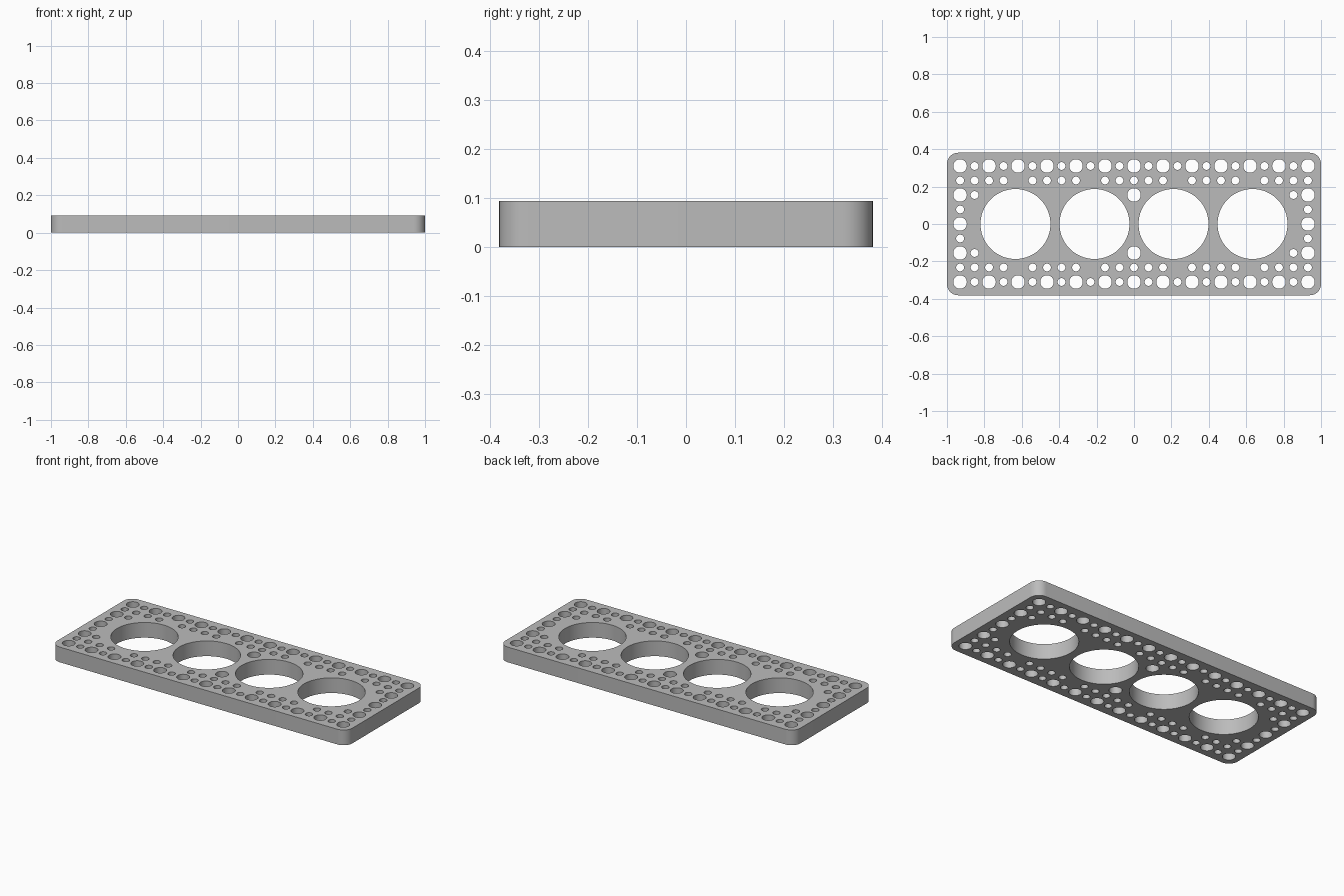
import bpy
import bmesh
from math import cos, sin, pi, radians

cube = bpy.data.objects.get("Cube")
if cube:
    bpy.data.objects.remove(cube, do_unlink=True)

HALF_X, HALF_Y, HEIGHT, CORNER = 1.0, 0.381, 0.093, 0.06
PITCH = 0.0775
LARGE, SMALL, BORE = 0.036, 0.021, 0.187

grey = bpy.data.materials.new("plain_grey")
grey.use_nodes = True
colour = (0.5, 0.5, 0.5, 1)
grey.diffuse_color = colour
grey.node_tree.nodes["Principled BSDF"].inputs["Base Color"].default_value = colour

curve = bpy.data.curves.new("perforated_plate", "CURVE")
curve.dimensions = "2D"
curve.fill_mode = "BOTH"
curve.extrude = HEIGHT / 2


def add_loop(points):
    spline = curve.splines.new("POLY")
    spline.points.add(len(points) - 1)
    for point, (x, y) in zip(spline.points, points):
        point.co = (x, y, 0, 1)
    spline.use_cyclic_u = True


def arc(x, y, radius, start, sweep, steps):
    angles = [start + sweep * k / steps for k in range(steps + 1)]
    return [(x + radius * cos(a), y + radius * sin(a)) for a in angles]


def add_hole(x, y, radius, sides):
    add_loop(arc(x, y, radius, 0, 2 * pi, sides)[:-1])


# Rounded outline
outline = []
for k, (sx, sy) in enumerate([(1, 1), (-1, 1), (-1, -1), (1, -1)]):
    outline += arc(sx * (HALF_X - CORNER), sy * (HALF_Y - CORNER),
                   CORNER, k * pi / 2, pi / 2, 10)
add_loop(outline)

# Four main bores
for k in range(4):
    add_hole((k - 1.5) * 0.4225, 0, BORE, 96)


# Hole pattern on a regular pitch: radius for each column and row, or None
def hole_radius(col, row):
    col, row = abs(col), abs(row)
    if row == 4 or col == 12:
        return LARGE if col % 2 == 0 and row % 2 == 0 else SMALL
    if row == 3 and col not in (3, 8):
        return SMALL
    if row == 2 and col == 11:
        return SMALL
    if row == 2 and col == 0:
        return LARGE
    return None


for col in range(-12, 13):
    for row in range(-4, 5):
        radius = hole_radius(col, row)
        if radius:
            add_hole(col * PITCH, row * PITCH, radius, 32)

# Turn the filled outline into a solid, welded plate
plate = bpy.data.objects.new("perforated_plate", curve)
bpy.context.collection.objects.link(plate)
plate.location.z = HEIGHT / 2
bpy.ops.object.select_all(action="DESELECT")
plate.select_set(True)
bpy.context.view_layer.objects.active = plate
bpy.ops.object.convert(target="MESH")
plate = bpy.context.object
plate.name = "perforated_plate"

bm = bmesh.new()
bm.from_mesh(plate.data)
bmesh.ops.remove_doubles(bm, verts=bm.verts, dist=0.0001)
bmesh.ops.recalc_face_normals(bm, faces=bm.faces)
bm.to_mesh(plate.data)
bm.free()

plate.data.materials.clear()
plate.data.materials.append(grey)
bpy.ops.object.shade_smooth_by_angle(angle=radians(30))
